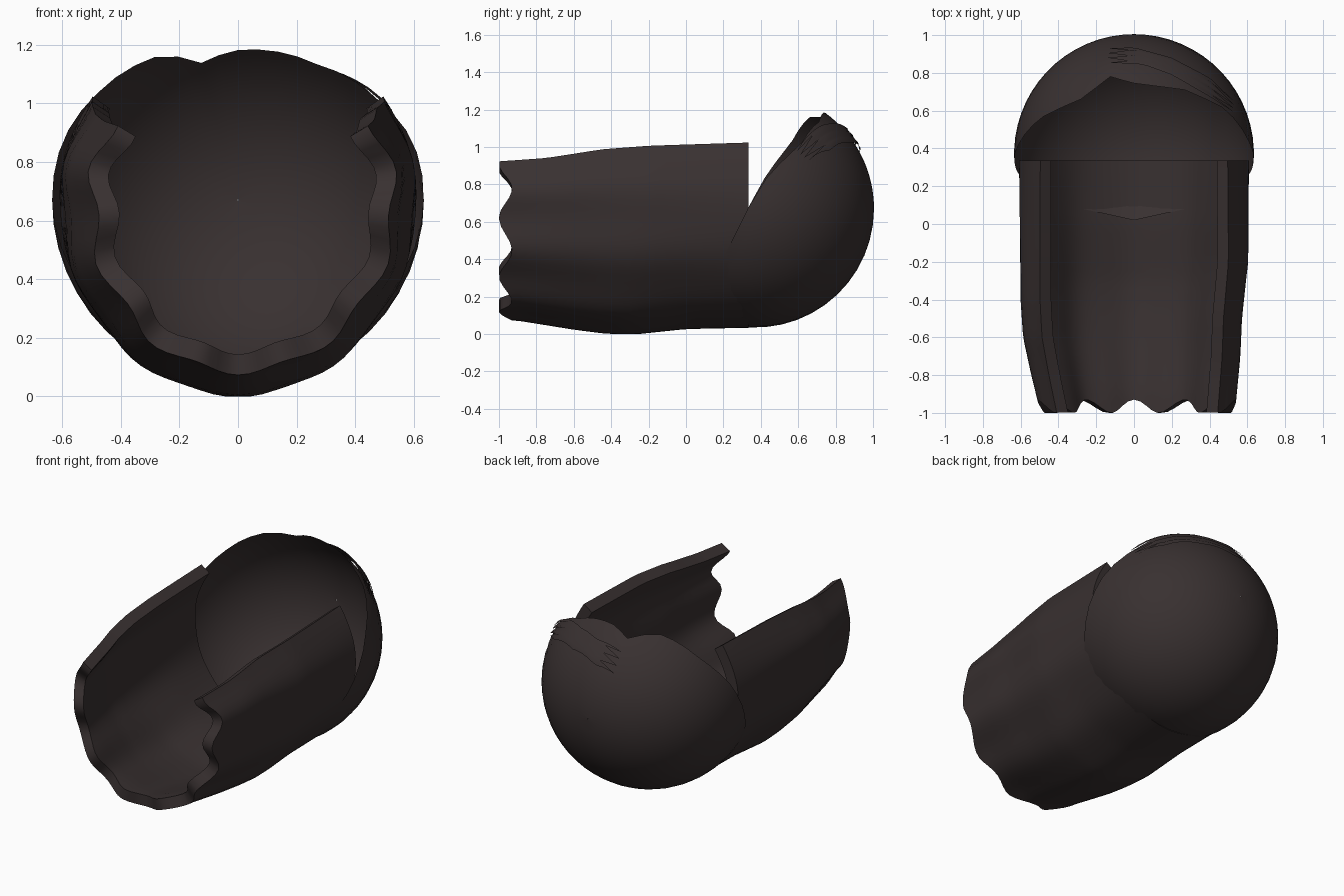
import bpy, bmesh, math

if "Cube" in bpy.data.objects:
    bpy.data.objects.remove(bpy.data.objects["Cube"])

CY, CZ, R = 0.37, 0.67, 0.635   # centre and radius of the crown

hair = bpy.data.materials.new("dark brown hair")
hair.diffuse_color = (0.040, 0.030, 0.030, 1)
hair.use_nodes = True
hair.node_tree.nodes["Principled BSDF"].inputs["Base Color"].default_value = hair.diffuse_color


def interp(table, t):
    """Smooth interpolation in a sorted list of (position, value)."""
    if t <= table[0][0]:
        return table[0][1]
    for (a, va), (b, vb) in zip(table, table[1:]):
        if t <= b:
            return va + (vb - va) * (t - a) / (b - a)
    return table[-1][1]


def make_grid(name, rows, close=False, cap=False):
    """Skin rows of points into a smooth shaded surface."""
    bm = bmesh.new()
    grid = [[bm.verts.new(p) for p in row] for row in rows]
    n = len(grid[0])
    for r0, r1 in zip(grid, grid[1:]):
        for i in range(n if close else n - 1):
            j = (i + 1) % n
            bm.faces.new((r0[i], r0[j], r1[j], r1[i]))
    if cap:  # end faces join the outer half of each loop to the inner half
        for row in (grid[0], grid[-1]):
            for i in range(n // 2 - 1):
                bm.faces.new((row[i], row[i + 1], row[n - 2 - i], row[n - 1 - i]))
    bmesh.ops.remove_doubles(bm, verts=bm.verts, dist=1e-5)
    bmesh.ops.recalc_face_normals(bm, faces=bm.faces)
    mesh = bpy.data.meshes.new(name)
    bm.to_mesh(mesh)
    bm.free()
    obj = bpy.data.objects.new(name, mesh)
    bpy.context.collection.objects.link(obj)
    mesh.materials.append(hair)
    bpy.ops.object.select_all(action='DESELECT')
    obj.select_set(True)
    bpy.context.view_layer.objects.active = obj
    bpy.ops.object.shade_smooth_by_angle(angle=math.radians(40))
    return obj


# Crown: dome around the +y pole, trimmed by a slanted hairline with a parting
hairline = [(-180, 0.02), (-132, 0.12), (-105, 0.25), (-90, 0.33), (-75, 0.42),
            (-55, 0.56), (-30, 0.66), (-15, 0.78), (0, 0.745), (30, 0.71),
            (55, 0.61), (75, 0.43), (90, 0.33), (105, 0.25), (132, 0.12), (180, 0.02)]
rows = []
for k in range(17):
    row = []
    for i in range(48):
        phi = -180 + i * 7.5
        end = math.acos((interp(hairline, phi) - CY) / R)
        th = end * k / 16
        p = math.radians(phi)
        row.append((R * math.sin(th) * math.sin(p), CY + R * math.cos(th),
                    CZ + R * math.sin(th) * math.cos(p)))
    rows.append(row)
# the pole row is merged to one point, so build it as a tiny ring
rows[0] = [(0.002 * math.sin(math.radians(-180 + i * 7.5)), CY + R,
            CZ + 0.002 * math.cos(math.radians(-180 + i * 7.5))) for i in range(48)]
crown = make_grid("crown", rows, close=True)

# Back hair: thick open channel with rippled sides and a scalloped end
side_l = [(-1, 0.49), (-0.8, 0.54), (-0.6, 0.585), (-0.4, 0.60), (0.34, 0.61)]
side_r = [(-1, 0.53), (-0.7, 0.56), (-0.5, 0.57), (-0.2, 0.605), (0.34, 0.61)]
under = [(-1, 0.585), (-0.9, 0.59), (-0.6, 0.64), (-0.45, 0.66), (-0.3, 0.67),
         (-0.15, 0.655), (0, 0.64), (0.34, 0.635)]
upper = [(-1, 0.50), (-0.75, 0.52), (-0.45, 0.59), (-0.2, 0.61), (0.34, 0.61)]
rows = []
N = 60
for k in range(25):
    t = k / 24
    outer, inner = [], []
    for i in range(N + 1):
        s = -1 + 2 * i / N
        spread = 121 + 4.5 * t
        a = s * spread
        wave = math.cos(2 * math.pi * a / 34)
        tip = -0.965 + 0.035 * wave
        y = tip + (0.335 - tip) * t
        ar = math.radians(a)
        rx = interp(side_r if a > 0 else side_l, y)
        rz = interp(under if abs(a) < 90 else upper, y)
        ripple = wave * (0.012 * (1 - t) + 0.002)
        thick = 0.07
        for lst, d in ((outer, 0), (inner, thick)):
            lst.append(((rx + ripple - d) * math.sin(ar), y,
                        max(0, CZ - (rz + ripple * 0.6 - d) * math.cos(ar))))
    rows.append(outer + inner[::-1])
back_hair = make_grid("back_hair", rows, close=True, cap=True)

# Swept fringe: thin lock lying over the crown with jagged ends
high = [(-0.14, 0.93), (0.0, 0.935), (0.2, 0.88), (0.4, 0.775), (0.54, 0.64)]
low = [(-0.14, 0.855), (0.05, 0.845), (0.2, 0.79), (0.4, 0.675), (0.54, 0.585)]
rows = []
for j in range(7):
    v = j / 6
    x0 = -0.14 if j % 2 == 0 else -0.03
    x1 = 0.53 if j % 2 == 0 else 0.42
    row = []
    for i in range(17):
        x = x0 + (x1 - x0) * i / 16
        y = interp(high, x) * (1 - v) + interp(low, x) * v
        lift = 0.65 + 0.004 * (j % 2)
        z = CZ + math.sqrt(max(0.0, lift ** 2 - x * x - (y - CY) ** 2))
        row.append((x, y, z))
    rows.append(row)
fringe = make_grid("swept_fringe", rows)
